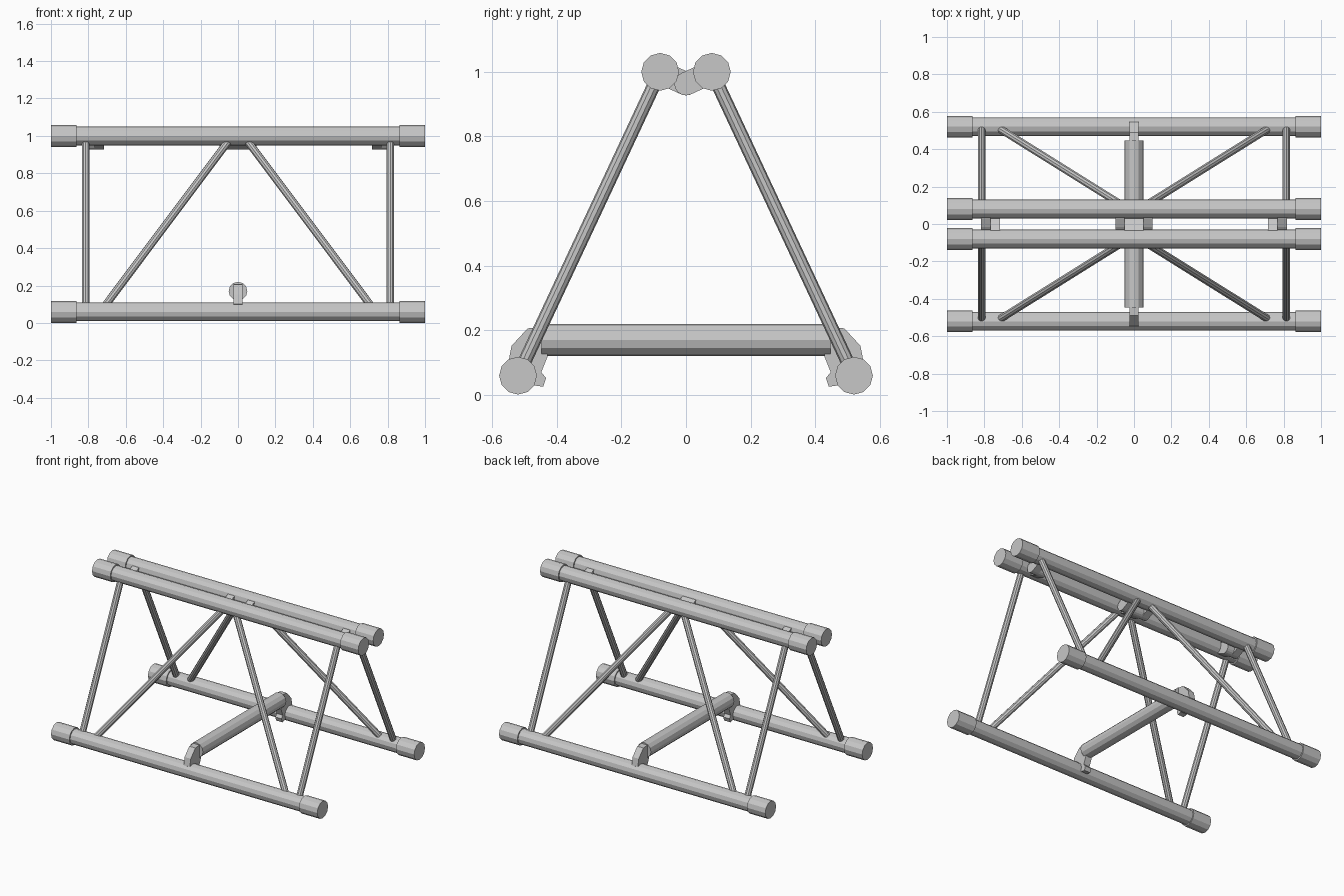
import bpy, bmesh, math
from mathutils import Vector, Matrix

if "Cube" in bpy.data.objects:
    bpy.data.objects.remove(bpy.data.objects["Cube"])

steel = bpy.data.materials.new("light grey metal")
steel.use_nodes = True
GREY = (0.57, 0.57, 0.57, 1)
steel.diffuse_color = GREY
steel.node_tree.nodes["Principled BSDF"].inputs["Base Color"].default_value = GREY


def finish(name, bm):
    bmesh.ops.recalc_face_normals(bm, faces=bm.faces)
    mesh = bpy.data.meshes.new(name)
    bm.to_mesh(mesh)
    bm.free()
    mesh.materials.append(steel)
    obj = bpy.data.objects.new(name, mesh)
    bpy.context.collection.objects.link(obj)
    return obj


def tube(name, start, end, radius, sides=12):
    """Closed straight bar between two points."""
    a, b = Vector(start), Vector(end)
    axis = b - a
    turn = axis.to_track_quat('Z', 'Y').to_matrix().to_4x4()
    bm = bmesh.new()
    bmesh.ops.create_cone(bm, cap_ends=True, segments=sides, radius1=radius,
                          radius2=radius, depth=axis.length,
                          matrix=Matrix.Translation((a + b) / 2) @ turn)
    return finish(name, bm)


def plate(name, outline, x0, x1):
    """Outline of (y, z) points extruded along x."""
    bm = bmesh.new()
    face = bm.faces.new([bm.verts.new((x0, y, z)) for y, z in outline])
    grown = bmesh.ops.extrude_face_region(bm, geom=[face])
    moved = [v for v in grown["geom"] if isinstance(v, bmesh.types.BMVert)]
    bmesh.ops.translate(bm, verts=moved, vec=(x1 - x0, 0, 0))
    return finish(name, bm)


LOW_Y, LOW_Z = 0.52, 0.0595
TOP_Y, TOP_Z = 0.08, 1.0
PIN_Z, LUG_R = 0.963, 0.036

# Clamp outline on the +y side: sloped arm on top, hook at the bottom
CLAMP = [(0.55, 0.10), (0.54, 0.152), (0.49, 0.206), (0.44, 0.21), (0.428, 0.12),
         (0.448, 0.07), (0.433, 0.052), (0.442, 0.025), (0.473, 0.03), (0.50, 0.07)]


def lug_outline(side):
    """Bar from a top chord to the pin, with a rounded end around the pin."""
    chord, pin = Vector((side * TOP_Y, TOP_Z)), Vector((0, PIN_Z))
    along = (pin - chord).normalized()
    across = Vector((-along.y, along.x)) * LUG_R
    arc = [pin + across * math.cos(t) + along * LUG_R * math.sin(t)
           for t in [math.pi * i / 8 for i in range(9)]]
    return [chord + across] + arc + [chord - across]


for side, word in ((-1, "front"), (1, "back")):
    # Long chords with end collars
    for level, y, z in (("lower", LOW_Y, LOW_Z), ("upper", TOP_Y, TOP_Z)):
        y *= side
        tube(f"{word}_{level}_chord", (-0.95, y, z), (0.95, y, z), 0.05)
        for end, hand in ((-1, "right"), (1, "left")):
            tube(f"{word}_{level}_collar_{hand}", (end * 0.863, y, z), (end, y, z), 0.0585)

    # Upright and diagonal braces
    for end, hand in ((-1, "right"), (1, "left")):
        tube(f"{word}_upright_{hand}", (end * 0.815, side * LOW_Y, LOW_Z),
             (end * 0.815, side * TOP_Y, TOP_Z), 0.021, 10)
        tube(f"{word}_diagonal_{hand}", (end * 0.735, side * LOW_Y, LOW_Z),
             (end * 0.03, side * TOP_Y, TOP_Z), 0.021, 10)

    # Clamp joining the cross bar to the lower chord
    plate(f"{word}_clamp", [(side * y, z) for y, z in CLAMP], -0.023, 0.023)

# Cross bar
tube("cross_bar", (0, -0.447, 0.17), (0, 0.447, 0.17), 0.05)

# Interleaved hinge lugs between the upper chords
plate("front_hinge_lug_centre", lug_outline(-1), -0.05, 0.05)
for end, hand in ((-1, "right"), (1, "left")):
    plate(f"back_hinge_lug_centre_{hand}", lug_outline(1), end * 0.05, end * 0.1)
    plate(f"front_hinge_lug_{hand}", lug_outline(-1), end * 0.717, end * 0.768)
    plate(f"back_hinge_lug_{hand}", lug_outline(1), end * 0.768, end * 0.818)
